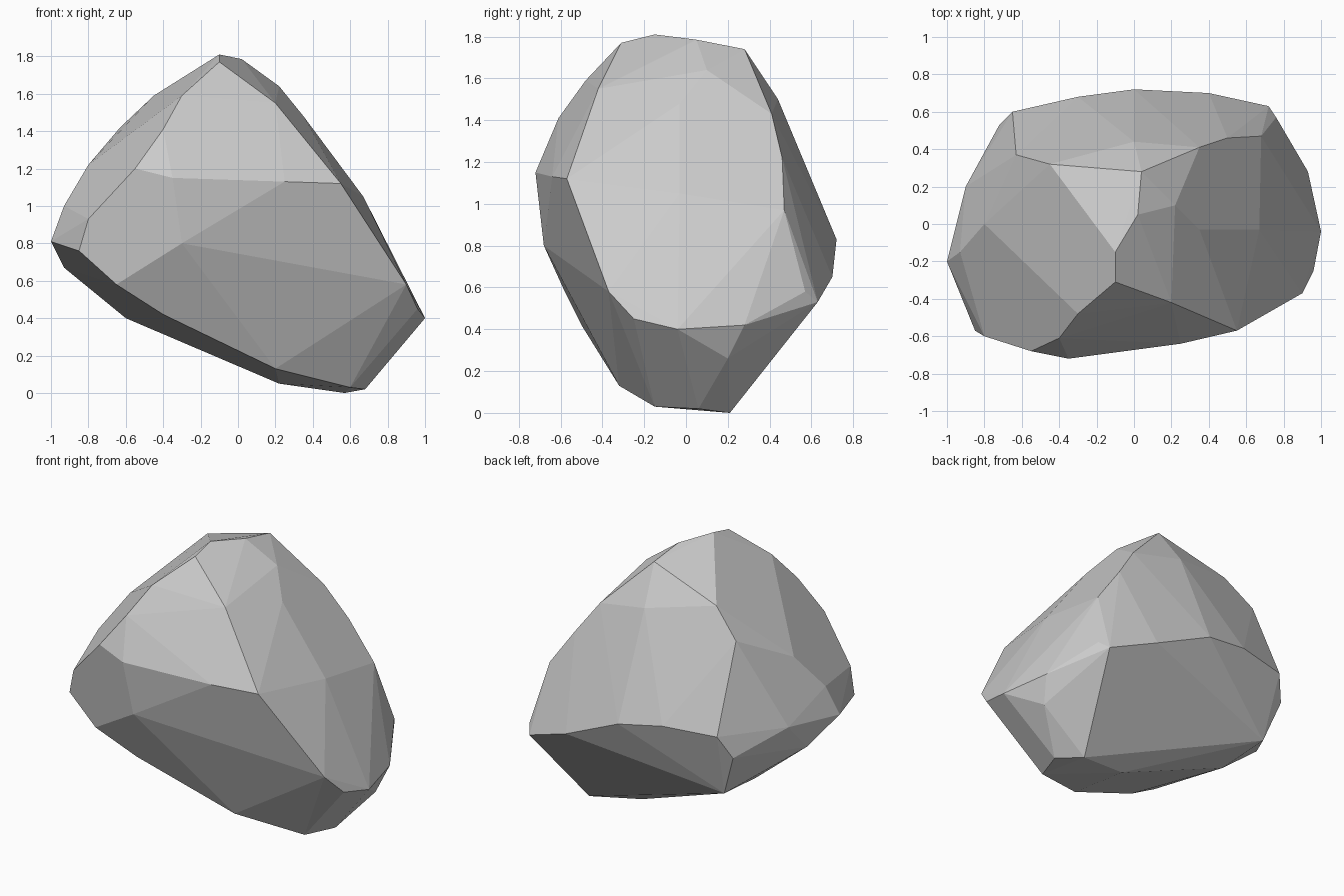
import bpy, bmesh
from math import radians

# Key corner points of the boulder, grouped by region; the hull makes the facets
crown = [(-.10, -.15, 1.81), (.04, .28, 1.74), (-.10, -.31, 1.77), (.02, .05, 1.785)]
front_ridge = [(-.30, -.48, 1.59), (-.40, -.61, 1.41), (-.55, -.68, 1.20),
               (-.35, -.72, 1.15), (-.80, -.60, .93), (-.85, -.57, .76),
               (-.30, -.68, .80), (.25, -.64, 1.13)]
lower_front = [(-.65, -.58, .58), (-.40, -.50, .42), (.20, -.32, .13), (.60, -.15, .03)]
right_front_edge = [(.20, -.42, 1.55), (.55, -.57, 1.12), (.90, -.37, .58), (.96, -.25, .45)]
right_side = [(1, -.04, .40), (.22, .10, 1.64), (.35, -.03, 1.48),
              (.67, -.03, 1.05), (.93, .28, .42), (.88, .20, .26)]
right_back_edge = [(.35, .41, 1.43), (.50, .46, 1.22), (.68, .47, .97),
                   (.76, .57, .58), (.72, .63, .53)]
back = [(0, .44, 1.50), (0, .72, .83), (.40, .70, .65), (-.30, .68, .88),
        (-.65, .60, .87), (-.72, .53, .72)]
left_side = [(-.45, .32, 1.59), (-.63, .37, 1.42), (-1, -.20, .81),
             (-.93, -.15, 1.0), (-.80, 0, 1.22), (-.90, .20, .85), (-.93, .05, .67)]
underside = [(-.60, .12, .40), (-.62, .48, .44), (.22, .15, .05),
             (.57, .21, 0), (.68, .06, .02)]

# Boulder: convex hull with nearly coplanar triangles merged into flat facets
bm = bmesh.new()
for region in (crown, front_ridge, lower_front, right_front_edge, right_side,
               right_back_edge, back, left_side, underside):
    for point in region:
        bm.verts.new(point)
hull = bmesh.ops.convex_hull(bm, input=bm.verts)
loose = {g for g in hull["geom_interior"] + hull["geom_unused"]
         if isinstance(g, bmesh.types.BMVert)}
bmesh.ops.delete(bm, geom=list(loose), context="VERTS")
bmesh.ops.dissolve_limit(bm, angle_limit=radians(3), verts=bm.verts, edges=bm.edges)
bmesh.ops.recalc_face_normals(bm, faces=bm.faces)

mesh = bpy.data.meshes.new("boulder")
bm.to_mesh(mesh)
bm.free()
bpy.context.collection.objects.link(bpy.data.objects.new("boulder", mesh))
